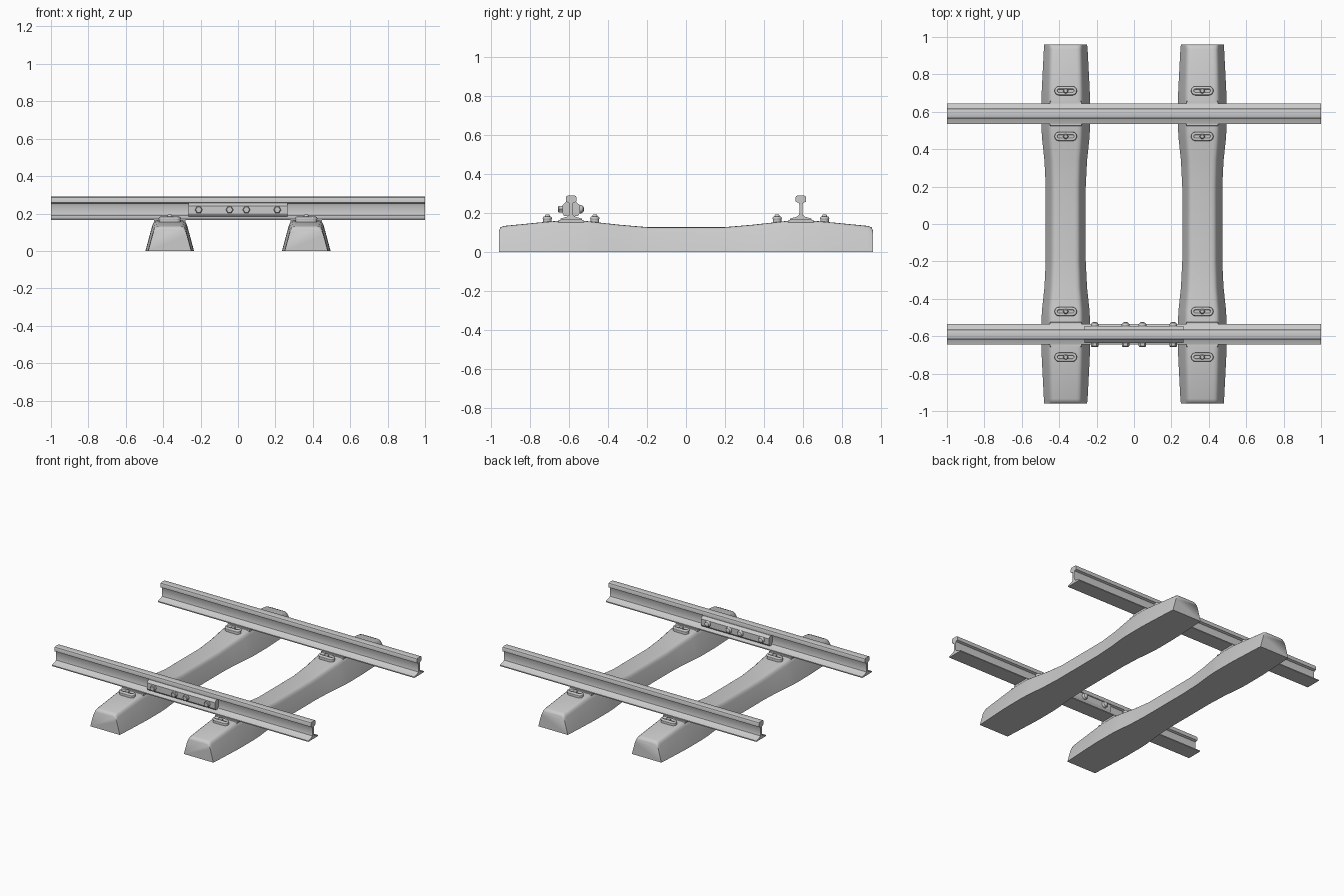
import bpy, bmesh, math
from mathutils import Vector

if "Cube" in bpy.data.objects:
    bpy.data.objects.remove(bpy.data.objects["Cube"])

grey = bpy.data.materials.new("plain grey")
grey.diffuse_color = (0.6, 0.6, 0.6, 1)
grey.use_nodes = True
grey.node_tree.nodes["Principled BSDF"].inputs["Base Color"].default_value = grey.diffuse_color


def loft(name, rings, closed=False, angle=30):
    """Skin a row of equal-length point rings; cap the ends unless closed."""
    bm = bmesh.new()
    rows = [[bm.verts.new(p) for p in r] for r in rings]
    pairs = list(zip(rows, rows[1:])) + ([(rows[-1], rows[0])] if closed else [])
    for a, b in pairs:
        for i in range(len(a)):
            j = (i + 1) % len(a)
            bm.faces.new((a[i], a[j], b[j], b[i]))
    if not closed:
        bm.faces.new(rows[0])
        bm.faces.new(rows[-1])
    bmesh.ops.recalc_face_normals(bm, faces=bm.faces)
    me = bpy.data.meshes.new(name)
    bm.to_mesh(me)
    bm.free()
    me.materials.append(grey)
    ob = bpy.data.objects.new(name, me)
    bpy.context.collection.objects.link(ob)
    bpy.ops.object.select_all(action='DESELECT')
    ob.select_set(True)
    bpy.context.view_layer.objects.active = ob
    bpy.ops.object.shade_smooth_by_angle(angle=math.radians(angle))
    return ob


def extrude_x(name, prof, x0, x1, y=0):
    return loft(name, [[(x, y + p, z) for p, z in prof] for x in (x0, x1)])


def lathe(name, origin, axis, steps, n):
    """Turned part: steps are (distance along axis, radius)."""
    ax = Vector(axis)
    u = Vector((1, 0, 0))
    v = ax.cross(u)
    o = Vector(origin)
    return loft(name, [[o + ax * d + r * (math.cos(t) * u + math.sin(t) * v)
                        for t in (2 * math.pi * k / n for k in range(n))]
                       for d, r in steps])


def stadium(cx, cy, half, r, n=8):
    """Outline points and outward normals of a rounded slot along x."""
    out = []
    for s, a0 in ((1, -math.pi / 2), (-1, math.pi / 2)):
        for k in range(n + 1):
            a = a0 + math.pi * k / n
            c, w = math.cos(a), math.sin(a)
            out.append((cx + s * (half - r) + r * c, cy + r * w, c, w))
    return out


# Sleepers: (y, half width at the base, height)
half_rows = [(0.20, .107, .128), (0.34, .114, .140), (0.46, .127, .153),
             (0.52, .130, .160), (0.66, .130, .160), (0.72, .128, .155),
             (0.935, .117, .134), (0.953, .115, .127), (0.96, .115, .112)]
rows = [(-y, w, h) for y, w, h in reversed(half_rows)] + half_rows


def sleeper_ring(cx, y, w, h):
    s = w - (h - .025) * .27
    side = [(w, 0), (s, h - .025), (s - .007, h - .010), (s - .017, h - .002), (s - .032, h)]
    pts = side + [(-a, z) for a, z in reversed(side)]
    return [(cx + a, y, z) for a, z in pts]


for cx in (-.365, .365):
    loft("sleeper", [sleeper_ring(cx, *r) for r in rows], angle=50)

# Rails
rh = [(.055, .165), (.055, .172), (.022, .181), (.010, .190), (.0075, .202), (.0075, .243),
      (.012, .253), (.027, .259), (.027, .281), (.024, .287), (.017, .290)]
rail_prof = rh + [(-a, z) for a, z in reversed(rh)]
for ry in (-.59, .59):
    extrude_x("rail", rail_prof, -1, 1, ry)

    for cx in (-.365, .365):
        # Rail seat pad
        extrude_x("seat_pad", [(-.068, .150), (.068, .150), (.064, .165), (-.064, .165)],
                  cx - .085, cx + .085, ry)
        for side in (-.122, .122):
            cy = ry + side
            # Fastening loop
            rings = [[(px + .008 * math.cos(t) * nx, py + .008 * math.cos(t) * ny,
                       .173 + .010 * math.sin(t))
                      for t in (2 * math.pi * k / 8 for k in range(8))]
                     for px, py, nx, ny in stadium(cx, cy, .052, .016)]
            loft("clip_loop", rings, closed=True, angle=60)
            # Base plate under the loop
            loft("clip_base", [[(p[0], p[1], z) for p in stadium(cx, cy, .058, .022)]
                               for z in (.145, .168)])
            # Clip bolt
            lathe("clip_bolt", (cx, cy, .150), (0, 0, 1),
                  [(0, .014), (.036, .014), (.044, .009)], 10)

# Joint bars either side of the front rail, with bolts
bar = [(.005, .182), (.036, .186), (.045, .200), (.045, .240), (.027, .257), (.005, .257)]
for s in (-1, 1):
    extrude_x("joint_bar", [(s * a, z) for a, z in bar], -.265, .265, -.59)
    for bx in (-.21, -.045, .045, .21):
        if s < 0:
            lathe("joint_bolt_nut", (bx, -.63, .22), (0, -1, 0), [(0, .020), (.023, .020), (.027, .016)], 6)
        else:
            lathe("joint_bolt_head", (bx, -.55, .22), (0, 1, 0),
                  [(0, .021), (.012, .021), (.021, .016), (.026, .007)], 12)
